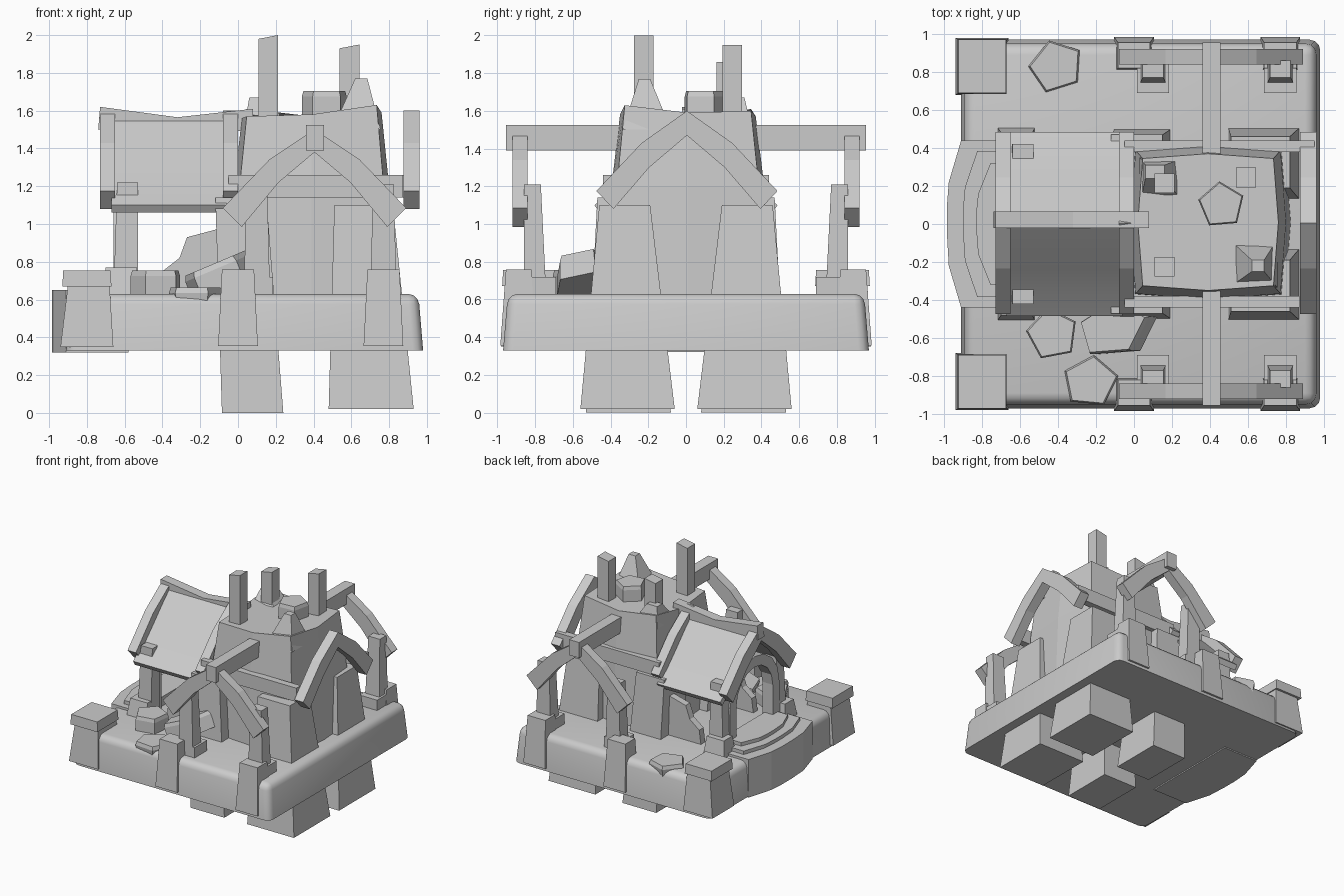
import bpy, bmesh, math
from mathutils import Matrix

if "Cube" in bpy.data.objects:
    bpy.data.objects.remove(bpy.data.objects["Cube"])


def finish(name, bm):
    bmesh.ops.recalc_face_normals(bm, faces=bm.faces)
    me = bpy.data.meshes.new(name)
    bm.to_mesh(me)
    bm.free()
    ob = bpy.data.objects.new(name, me)
    bpy.context.collection.objects.link(ob)
    return ob


def loft(name, rings):
    """Join equal-length rings of 3D points and cap both ends."""
    bm = bmesh.new()
    vs = [[bm.verts.new(p) for p in r] for r in rings]
    n = len(rings[0])
    for a, b in zip(vs, vs[1:]):
        for i in range(n):
            bm.faces.new((a[i], a[(i + 1) % n], b[(i + 1) % n], b[i]))
    bm.faces.new(vs[0])
    bm.faces.new(vs[-1])
    return finish(name, bm)


def block(name, x0, x1, y0, y1, z0, z1, top=None):
    """Box whose top rectangle (x0, x1, y0, y1) may differ."""
    def rect(r, z):
        a, b, c, d = r
        return [(a, c, z), (b, c, z), (b, d, z), (a, d, z)]
    return loft(name, [rect((x0, x1, y0, y1), z0), rect(top or (x0, x1, y0, y1), z1)])


def prism(name, pts, axis, a, b):
    """Extrude a profile of (across, z) points along x or y."""
    f = (lambda u, z, t: (t, u, z)) if axis == 'x' else (lambda u, z, t: (u, t, z))
    return loft(name, [[f(u, z, t) for u, z in pts] for t in (a, b)])


def chevron(name, axis, c, a, b, outer, inner, dz=0):
    """Bent gable: half profiles run from the foot to the apex."""
    full = lambda h: [(-u, z) for u, z in h] + [(u, z) for u, z in h[-2::-1]]
    pts = full(outer) + full(inner)[::-1]
    return prism(name, [(c + u, z + dz) for u, z in pts], axis, a, b)


def rock(name, loc, rx, ry, h, low=1.0, turn=0.0, tilt=0.0, n=5):
    def ring(s, z):
        return [(s * rx * math.cos(2 * math.pi * i / n), s * ry * math.sin(2 * math.pi * i / n), z)
                for i in range(n)]
    ob = loft(name, [ring(low, -h / 2), ring(1, h / 2 - .03), ring(.93, h / 2)])
    ob.data.transform(Matrix.Translation(loc) @ Matrix.Rotation(tilt, 4, 'Y') @ Matrix.Rotation(turn, 4, 'Z'))
    return ob


# Rounded floating platform
plat = block("platform", -.91, .98, -.97, .97, .33, .63, (-.89, .955, -.945, .945))
bv = plat.modifiers.new("round", 'BEVEL')
bv.width, bv.segments, bv.limit_method = .05, 3, 'NONE'
bm = bmesh.new()
bm.from_mesh(plat.data)
edges = [e for e in bm.edges if max(v.co.z for v in e.verts) > .5]
bmesh.ops.bevel(bm, geom=edges, offset=.055, segments=3, profile=.5, affect='EDGES')
bm.to_mesh(plat.data)
bm.free()
plat.modifiers.clear()
bpy.context.view_layer.objects.active = plat
plat.select_set(True)
bpy.ops.object.shade_smooth_by_angle()
plat.select_set(False)

# Half-round entrance steps on the left
for i, (x, w, z0, z1) in enumerate([(-.985, .44, .32, .65), (-.90, .385, .5, .68), (-.83, .32, .5, .71)]):
    pts = [(-.58, -w), (x + .075, -w), (x + .01, -w * .5), (x, -w * .1), (x, w * .2),
           (x + .01, w * .5), (x + .075, w), (-.58, w)]
    loft(f"entrance_step_{i}", [[(p, q, z) for p, q in pts] for z in (z0, z1)])

# Tower body
def oct_ring(hx, hy, z):
    k = .93
    return [(.39 + a * hx, .01 + b * hy, z) for a, b in
            [(-k, -k), (0, -1), (k, -k), (1, 0), (k, k), (0, 1), (-k, k), (-1, 0)]]


tower = loft("tower", [oct_ring(.44, .43, .5), oct_ring(.41, .405, 1.2), oct_ring(.37, .36, 1.56)])
for v, dz in zip(tower.data.vertices[-8:], [.01, .02, .07, .03, .04, .01, .05, 0]):
    v.co.z += dz

# Tapered corner buttresses running down through the platform as legs
for s in (-1, 1):
    def span(a, b):
        return (min(s * a, s * b), max(s * a, s * b))
    block("right_leg", .48, .93, *span(.06, .56), .02, 1.1, (.51, .82, *span(.19, .46)))
    block("left_leg", -.085, .24, *span(.08, .53), 0, 1.14, (-.12, .15, *span(.19, .47)))

    # Corner pillars with caps
    block("corner_pillar", -.94, -.66, *span(.68, .98), .35, .68, (-.9, -.68, *span(.7, .955)))
    block("corner_cap", -.93, -.67, *span(.685, .975), .67, .755, (-.925, -.675, *span(.69, .97)))

    # Front and back porch: piers, posts, gable, ridge beam
    for x in (0, .77):
        block("porch_pier", x - .105, x + .105, *span(.8, .985), .355, .76, (x - .085, x + .085, *span(.82, .955)))
        px = x + (.1 if x == 0 else 0)
        block("porch_post", px - .07, px + .07, *span(.74, .86), .6, 1.21, (px - .055, px + .055, *span(.77, .86)))
        block("post_foot", px - .085, px + .085, *span(.69, .86), .6, .72)
    outer = [(.485, 1.085), (.24, 1.34), (0, 1.5)]
    inner = [(.385, .985), (.19, 1.22), (0, 1.38)]
    chevron("porch_gable", 'y', .405, *span(.84, .92), outer, inner)
    ya, yb = span(.3, .955)
    block("porch_ridge_beam", .36, .455, ya, yb, 1.39, 1.525)
    block("cross_beam", -.05, .95 if s > 0 else .87, *span(.38, .44), 1.14, 1.26)

    # Entrance wing: posts, feet, broken walls
    block("wing_post", -.66, -.53, *span(.31, .44), .6, 1.22, (-.64, -.53, *span(.33, .42)))
    block("wing_post_foot", -.72, -.52, *span(.34, .51), .6, .77, (-.7, -.535, *span(.36, .48)))
    prism("broken_wall", [(-.42, .6), (.05, .6), (.05, 1.0), (-.12, .97), (-.27, .93), (-.31, .82), (-.4, .75)],
          'y', *span(.33, .39))

# Gables along the x axis
outer = [(.48, 1.175), (.24, 1.43), (0, 1.6)]
inner = [(.39, 1.08), (.2, 1.3), (0, 1.47)]
for name, a, b in [("left_gable", -.73, -.65), ("inner_gable", -.08, 0), ("right_gable", .875, .96)]:
    chevron(name, 'x', .005, a, b, outer, inner)

# Curved wing roof and its sagging ridge
roof = chevron("wing_roof", 'x', .0, -.67, -.06,
               [(.485, 1.1), (.36, 1.205), (.24, 1.325), (.12, 1.45), (0, 1.565)],
               [(.46, 1.06), (.34, 1.165), (.22, 1.285), (.1, 1.41), (0, 1.52)])
bpy.context.view_layer.objects.active = roof
roof.select_set(True)
bpy.ops.object.shade_smooth_by_angle()
roof.select_set(False)
prism("wing_ridge", [(-.74, 1.5), (-.32, 1.46), (.08, 1.5), (.08, 1.61), (-.32, 1.565), (-.73, 1.62)],
      'y', -.02, .065)

# Entrance arch
arc = [math.pi * i / 8 for i in range(9)]
def arch(r):
    return [(r, .62)] + [(r * math.cos(t), .97 + r * math.sin(t)) for t in arc] + [(-r, .62)]
prism("entrance_arch", arch(.34) + arch(.25)[::-1], 'x', -.66, -.56)

# Broken posts and crown fragments on the tower top
for x, y, h in [(.16, -.225, 2.0), (.16, .215, 1.86), (.59, .245, 1.95)]:
    ob = block("roof_post", x - .052, x + .052, y - .052, y + .052, 1.5, h)
    for v in ob.data.vertices:
        if v.co.z > 1.7 and v.co.x < x:
            v.co.z -= .02
block("crown_peak", .5, .755, -.335, -.08, 1.5, 1.77, (.62, .685, -.25, -.19))
block("crown_stump", .03, .27, .1, .35, 1.5, 1.67, (.06, .16, .24, .31))
rock("roof_stone", (.46, .1, 1.64), .125, .125, .13, turn=.4)

# Fallen rubble
rock("rubble_left", (-.43, -.58, .68), .14, .14, .15, turn=.5)
rock("rubble_slab", (-.09, -.55, .73), .21, .15, .14, turn=.3, tilt=-.4)
rock("rubble_front", (-.23, -.83, .53), .15, .14, .27, low=.6, turn=.2)
rock("rubble_back", (-.41, .83, .53), .15, .14, .27, low=.6, turn=.6)
